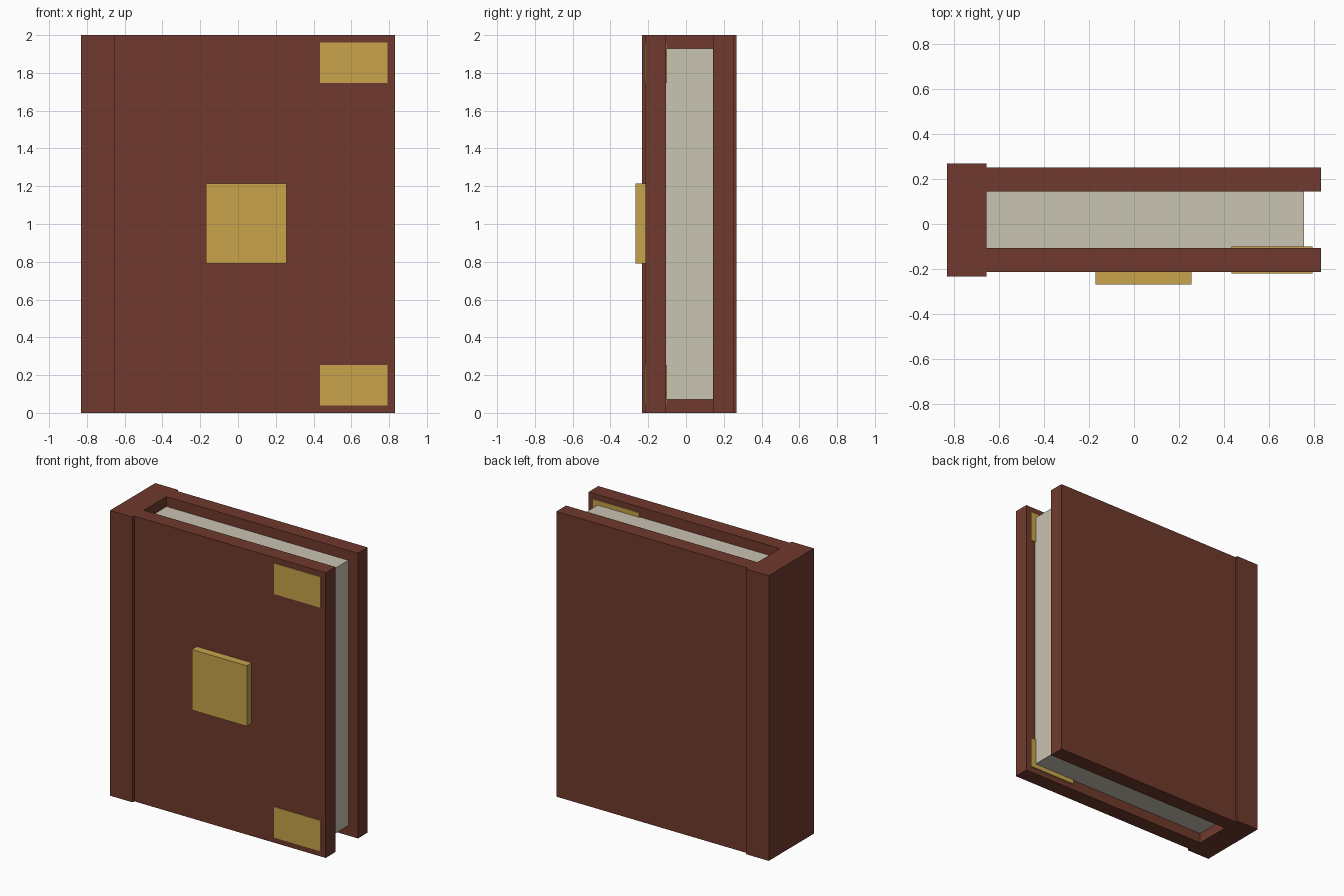
import bpy
import bmesh
from mathutils import Vector

if "Cube" in bpy.data.objects:
    bpy.data.objects.remove(bpy.data.objects["Cube"])


def material(name, rgb):
    m = bpy.data.materials.new(name)
    m.diffuse_color = (*rgb, 1.0)
    m.use_nodes = True
    m.node_tree.nodes["Principled BSDF"].inputs["Base Color"].default_value = m.diffuse_color
    return m


leather = material("brown leather", (0.162, 0.042, 0.026))
paper = material("aged paper", (0.584, 0.546, 0.445))
brass = material("brass", (0.578, 0.371, 0.070))


def box(name, mat, x, y, z):
    """Box spanning the given (min, max) ranges."""
    lo, hi = Vector((x[0], y[0], z[0])), Vector((x[1], y[1], z[1]))
    bm = bmesh.new()
    bmesh.ops.create_cube(bm, size=1)
    for v in bm.verts:
        v.co = (lo + hi) / 2 + v.co * (hi - lo)
    mesh = bpy.data.meshes.new(name)
    bm.to_mesh(mesh)
    bm.free()
    mesh.materials.append(mat)
    obj = bpy.data.objects.new(name, mesh)
    bpy.context.collection.objects.link(obj)
    return obj


# Binding: spine and two boards
box("spine", leather, (-0.83, -0.655), (-0.233, 0.2685), (0, 2))
box("front_cover", leather, (-0.655, 0.83), (-0.214, -0.107), (0, 2))
box("back_cover", leather, (-0.655, 0.83), (0.144, 0.251), (0, 2))

# Page block, set back from the board edges
box("pages", paper, (-0.655, 0.755), (-0.107, 0.144), (0.07, 1.93))

# Raised brass plate on the front
box("centre_plate", brass, (-0.17, 0.256), (-0.2685, -0.214), (0.79, 1.215))

# Brass corner plates, passing through the front board
for name, z in (("lower_corner_plate", (0.038, 0.254)),
                ("upper_corner_plate", (1.746, 1.962))):
    box(name, brass, (0.433, 0.792), (-0.219, -0.100), z)
